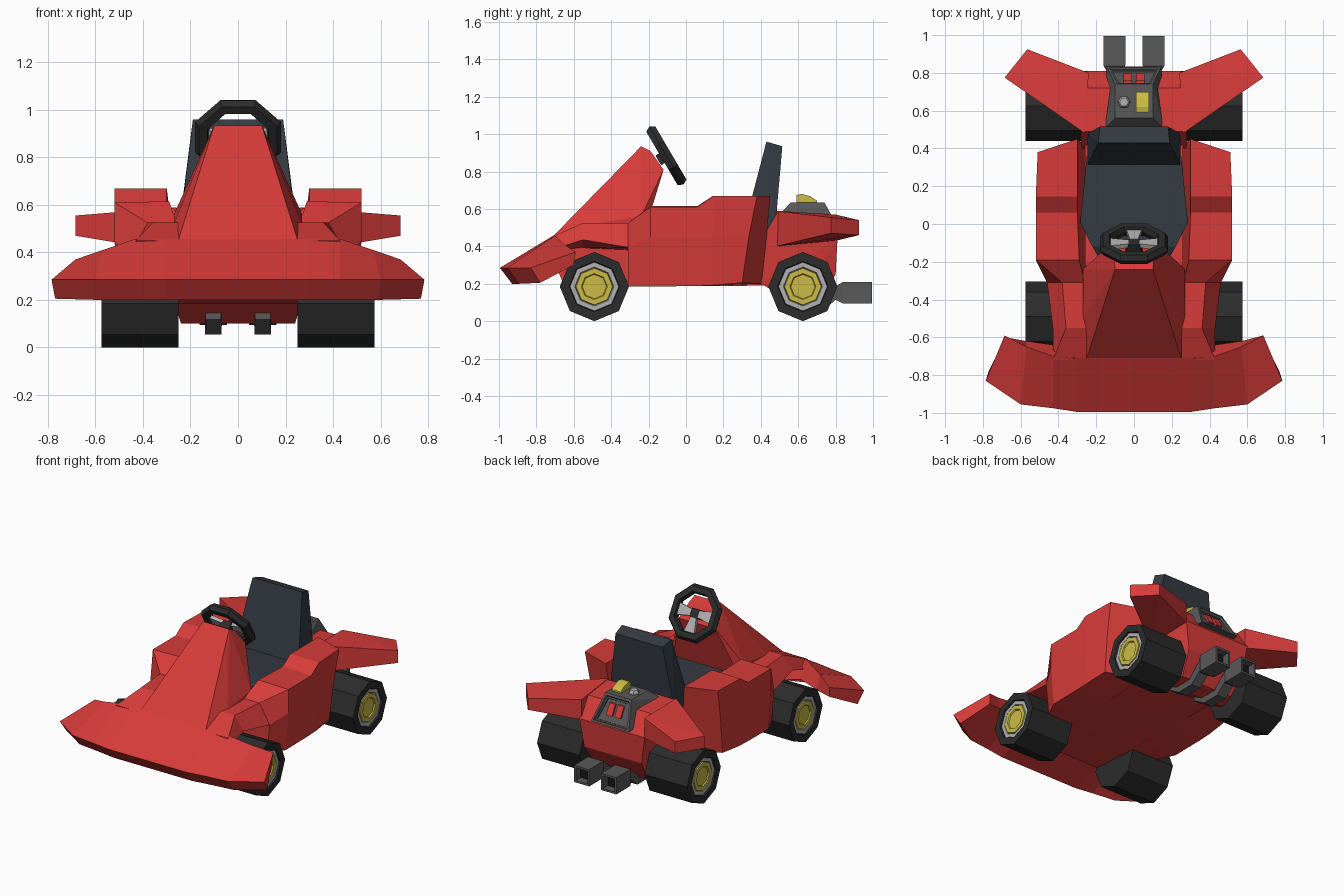
import bpy, bmesh
from math import pi, cos, sin, radians
from mathutils import Matrix, Vector

if "Cube" in bpy.data.objects:
    bpy.data.objects.remove(bpy.data.objects["Cube"])


def material(name, r, g, b):
    m = bpy.data.materials.new(name)
    m.diffuse_color = (r, g, b, 1)
    m.use_nodes = True
    m.node_tree.nodes["Principled BSDF"].inputs["Base Color"].default_value = m.diffuse_color
    return m


RED = material("red_paint", 0.68, 0.045, 0.042)
TYRE = material("rubber", 0.025, 0.025, 0.025)
SEAT = material("seat_cover", 0.035, 0.043, 0.055)
YELLOW = material("yellow", 0.6, 0.5, 0.06)
SILVER = material("silver", 0.45, 0.45, 0.45)
IRON = material("iron", 0.10, 0.10, 0.10)
BLACK = material("black", 0.008, 0.008, 0.008)


def finish(bm, name, mat):
    bmesh.ops.recalc_face_normals(bm, faces=bm.faces[:])
    me = bpy.data.meshes.new(name)
    bm.to_mesh(me)
    bm.free()
    me.materials.append(mat)
    ob = bpy.data.objects.new(name, me)
    bpy.context.collection.objects.link(ob)
    return ob


def hull_mesh(pts):
    bm = bmesh.new()
    for p in pts:
        bm.verts.new(p)
    r = bmesh.ops.convex_hull(bm, input=bm.verts[:])
    junk = {g for g in r["geom_interior"] + r["geom_unused"] if isinstance(g, bmesh.types.BMVert)}
    bmesh.ops.delete(bm, geom=list(junk), context='VERTS')
    bmesh.ops.dissolve_limit(bm, angle_limit=radians(1), verts=bm.verts[:], edges=bm.edges[:])
    bmesh.ops.recalc_face_normals(bm, faces=bm.faces[:])
    return bm


def flip(pts, s=-1):
    return [(s * x, y, z) for x, y, z in pts]


def hull(name, pts, mat, sym=False):
    return finish(hull_mesh(pts + flip(pts) if sym else pts), name, mat)


def box(name, x, y, z, mat):
    return hull(name, [(a, b, c) for a in x for b in y for c in z], mat)


def loft(name, rings, mat, closed=False):
    bm = bmesh.new()
    rows = [[bm.verts.new(p) for p in r] for r in rings]
    pairs = list(zip(rows, rows[1:])) + ([(rows[-1], rows[0])] if closed else [])
    n = len(rows[0])
    for a, b in pairs:
        for i in range(n):
            j = (i + 1) % n
            bm.faces.new((a[i], a[j], b[j], b[i]))
    if not closed:
        bm.faces.new(rows[0])
        bm.faces.new(rows[-1])
    return finish(bm, name, mat)


def both(name, rings, mat):
    for side, s in (("right", 1), ("left", -1)):
        loft(f"{side}_{name}", [flip(r, s) for r in rings], mat)


def at(y, pts):
    return [(x, y, z) for x, z in pts]


# wheels: octagonal tyre, rim and hub
for end, cy in (("front", -0.49), ("rear", 0.625)):
    def lathe(profile):
        return [[(x, cy + r * cos(k * pi / 4), 0.185 + r * sin(k * pi / 4)) for k in range(8)]
                for x, r in profile]
    both(end + "_tyre", lathe([(.25, .185), (.575, .185), (.575, .135), (.545, .125)]), TYRE)
    both(end + "_rim", lathe([(.53, .134), (.565, .13), (.565, .105), (.55, .098)]), SILVER)
    both(end + "_hub", lathe([(.54, .104), (.568, .098), (.568, .07), (.56, .065)]), YELLOW)

# front wing: sections across the width (front top, rear top, rear bottom, front bottom)
half = [
    [(.785, -.83, .285), (.685, -.59, .37), (.68, -.60, .30), (.77, -.78, .205)],
    [(.60, -.955, .285), (.57, -.65, .41), (.57, -.62, .31), (.59, -.89, .20)],
    [(.43, -.975, .285), (.43, -.70, .457), (.43, -.64, .34), (.43, -.91, .20)],
    [(.30, -.995, .285), (.30, -.71, .457), (.30, -.64, .30), (.30, -.93, .20)],
]
loft("front_wing", half + [flip(r) for r in reversed(half)], RED)

# fenders over the front wheels
both("fender", [
    at(-.72, [(.43, .38), (.43, .450), (.20, .450), (.20, .36)]),
    at(-.55, [(.43, .435), (.36, .525), (.20, .525), (.24, .39)]),
    at(-.31, [(.46, .395), (.38, .525), (.20, .525), (.24, .38)])], RED)

# side pods
both("side_pod", [
    at(-.31, [(.44, .185), (.46, .395), (.38, .525), (.26, .525), (.24, .185)]),
    at(-.19, [(.50, .185), (.52, .45), (.52, .610), (.29, .615), (.24, .185)]),
    at(.06, [(.50, .188), (.52, .45), (.52, .610), (.30, .615), (.24, .188)]),
    at(.145, [(.50, .192), (.52, .45), (.52, .668), (.30, .67), (.24, .19)]),
    [(.49, .30, .205), (.50, .335, .45), (.51, .38, .67), (.30, .45, .67), (.25, .41, .20)]], RED)

# floor tub and tail
tub = [(-.75, .43), (-.66, .21), (-.3, .185), (.42, .19), (.42, .46), (-.2, .48)]
loft("floor_tub", [[(x, y, z) for y, z in tub] for x in (-.26, .26)], RED)
hull("tail", [(.28, .40, .43), (.28, .49, .585), (.27, .40, .20), (.25, .46, .17), (.24, .58, .10),
              (.20, .71, .10), (.22, .80, .25), (.25, .81, .44), (.25, .72, .57)], RED, True)

# nose cowl rising to the steering wheel
hull("nose_cowl", [(.25, -.71, .455), (.10, -.24, .935), (.105, -.19, .91), (.14, -.12, .81),
                   (.27, -.50, .52), (.27, -.24, .56), (.26, -.23, .45)], RED, True)

# rear wings
for side, s in (("right", 1), ("left", -1)):
    hull(side + "_rear_wing", flip([
        (.26, .48, .59), (.26, .48, .40), (.24, .80, .57), (.24, .80, .43),
        (.685, .775, .555), (.685, .775, .47), (.565, .925, .54), (.565, .925, .46),
        (.52, .70, .445)], s), RED)

# seat
hull("seat_cushion", [(.285, .01, .54), (.25, .36, .52), (.22, -.12, .54), (.18, -.19, .50),
                      (.22, -.12, .44), (.25, .01, .44), (.25, .36, .44)], SEAT, True)
hull("seat_back", [(.19, .43, .96), (.18, .515, .935), (.245, .31, .50), (.245, .48, .53),
                   (.245, .39, .44)], SEAT, True)

# steering wheel, built flat and tilted towards the driver
tilt = Matrix.Translation((0, -.105, .885)) @ Matrix.Rotation(radians(-59.6), 4, 'X')
section = [(.14, -.028), (.178, -.028), (.195, 0), (.178, .028), (.14, .028), (.13, 0)]
rim = loft("steering_rim", [[(r * cos(a), r * sin(a), h) for r, h in section]
                            for a in [(k + .5) * pi / 4 for k in range(8)]], TYRE, True)
parts = [rim, hull("steering_hub", [(x, y, z) for x, y, z in (
    (.045, .03, -.05), (.045, -.03, -.05), (.03, .03, .01), (.03, -.03, .01))], TYRE, True)]
for i, a in enumerate((0, 90, 180)):
    spoke = [(x, s * w, z) for x, w in ((.03, .022), (.14, .042)) for s in (1, -1)
             for z in (-.012, .012)]
    m = Matrix.Rotation(radians(a), 4, 'Z')
    parts.append(hull(f"steering_spoke_{i}", [m @ Vector(p) for p in spoke], SILVER))
for ob in parts:
    ob.data.transform(tilt)

# engine cover with recessed rear vent
bm = hull_mesh([(s * x, y, z) for s in (1, -1) for x, y, z in (
    (.16, .50, .57), (.16, .50, .50), (.10, .56, .635), (.10, .74, .635),
    (.145, .835, .46), (.145, .70, .46))])
vent = max(bm.faces, key=lambda f: f.normal.y)
for thick, depth in ((.02, 0), (.006, -.012), (.012, 0), (.002, -.008)):
    bmesh.ops.inset_individual(bm, faces=[vent], thickness=thick, depth=depth)
finish(bm, "engine_cover", IRON)
for i, (x0, x1) in enumerate(((-.055, -.01), (.01, .055))):
    hull(f"vent_slat_{i}", [(x, .74 + .095 * t - d, .635 - .175 * t) for x in (x0, x1)
                            for t in (.3, .7) for d in (.008, .035)], RED)

# engine top details
hull("yellow_cap", [(x, y, z) for x in (.01, .08) for y, z in (
    (.59, .62), (.70, .62), (.70, .645), (.665, .668), (.62, .68), (.59, .675))], YELLOW)
loft("filler_cap", [[(-.053 + r * cos(k * pi / 3), .645 + r * sin(k * pi / 3), z) for k in range(6)]
                    for r, z in ((.034, .62), (.034, .645), (.024, .66))], SILVER)

# exhaust pipes under the tail with square tips
path = [(.50, .15, .033), (.60, .09, .035), (.73, .09, .035), (.80, .15, .036), (.84, .152, .058),
        (.995, .152, .058), (.995, .152, .044), (.93, .152, .044)]
both("exhaust", [[(.104 + h * a, y, z + h * b) for a, b in ((1, 1), (-1, 1), (-1, -1), (1, -1))]
                 for y, z, h in path], IRON)
for side, s in (("right", 1), ("left", -1)):
    box(side + "_exhaust_bore", (s * .062, s * .146), (.92, .945), (.11, .194), BLACK)
